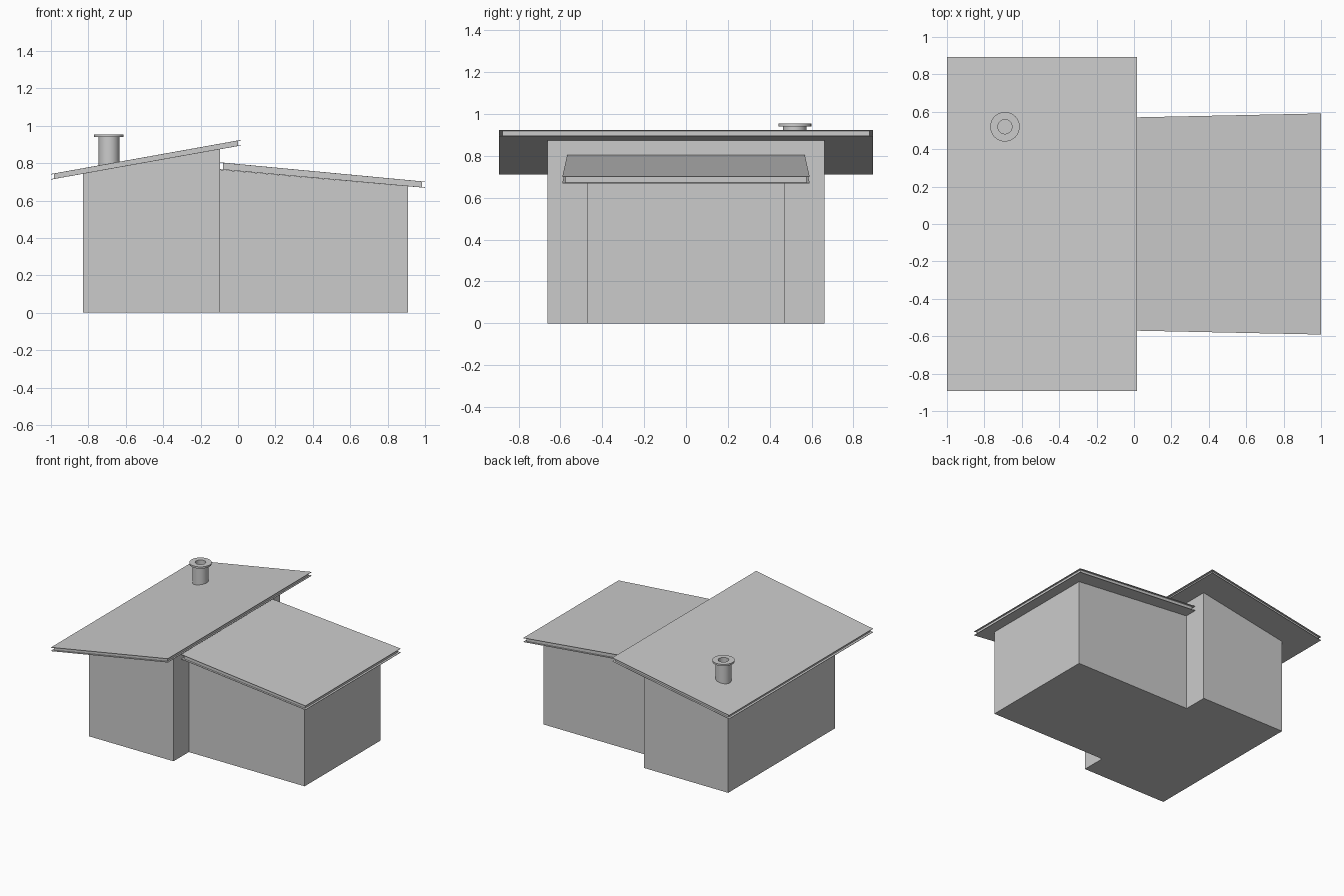
import bpy, bmesh, math

if "Cube" in bpy.data.objects:
    bpy.data.objects.remove(bpy.data.objects["Cube"])


def finish(bm, name):
    bmesh.ops.remove_doubles(bm, verts=bm.verts, dist=1e-5)
    bmesh.ops.recalc_face_normals(bm, faces=bm.faces)
    mesh = bpy.data.meshes.new(name)
    bm.to_mesh(mesh)
    bm.free()
    ob = bpy.data.objects.new(name, mesh)
    bpy.context.collection.objects.link(ob)
    return ob


def wedge(name, stations):
    """Block between two x stations, each (x, half_width, z_bottom, z_top)."""
    bm = bmesh.new()
    a, b = [[bm.verts.new((x, y, z)) for y, z in ((-w, lo), (w, lo), (w, hi), (-w, hi))]
            for x, w, lo, hi in stations]
    bm.faces.new(a)
    bm.faces.new(b)
    for i in range(4):
        j = (i + 1) % 4
        bm.faces.new((a[i], a[j], b[j], b[i]))
    return finish(bm, name)


def roof(name, start, end, inset=0.015, sheet=0.003):
    """Two thin sheets with a recessed core between them."""
    (x0, w0, lo0, hi0), (x1, w1, lo1, hi1) = start, end
    wedge(name + "_top_sheet", ((x0, w0, hi0 - sheet, hi0), (x1, w1, hi1 - sheet, hi1)))
    wedge(name + "_bottom_sheet", ((x0, w0, lo0, lo0 + sheet), (x1, w1, lo1, lo1 + sheet)))

    def at(x):
        t = (x - x0) / (x1 - x0)
        lo, hi, w = (p + t * (q - p) for p, q in ((lo0, lo1), (hi0, hi1), (w0, w1)))
        return (x, w - inset, lo + sheet, hi - sheet)
    wedge(name + "_core", (at(x0 + inset), at(x1 - inset)))


# Walls of the tall and the low wing
wedge("tall_wing_walls", ((-0.83, 0.662, 0, 0.743), (-0.097, 0.662, 0, 0.875)))
wedge("low_wing_walls", ((-0.097, 0.472, 0, 0.765), (0.91, 0.472, 0, 0.676)))

# Mono-pitch roofs
roof("tall_roof", (-1.0, 0.893, 0.712, 0.742), (0.015, 0.893, 0.894, 0.924))
roof("low_roof", (-0.095, 0.568, 0.766, 0.804), (1.0, 0.591, 0.668, 0.701))

# Chimney pipe with flanged cap and open bore
bm = bmesh.new()
profile = [(0.0, 0.82), (0.038, 0.82), (0.038, 0.954), (0.079, 0.954),
           (0.079, 0.940), (0.056, 0.940), (0.056, 0.76), (0.0, 0.76)]
verts = [bm.verts.new((r, 0, z)) for r, z in profile]
edges = [bm.edges.new(pair) for pair in zip(verts, verts[1:])]
bmesh.ops.spin(bm, geom=verts + edges, cent=(0, 0, 0), axis=(0, 0, 1),
               angle=2 * math.pi, steps=32, use_merge=True)
chimney = finish(bm, "chimney")
chimney.location = (-0.69, 0.52, 0)
bpy.context.view_layer.objects.active = chimney
chimney.select_set(True)
bpy.ops.object.shade_smooth_by_angle(angle=math.radians(35))
